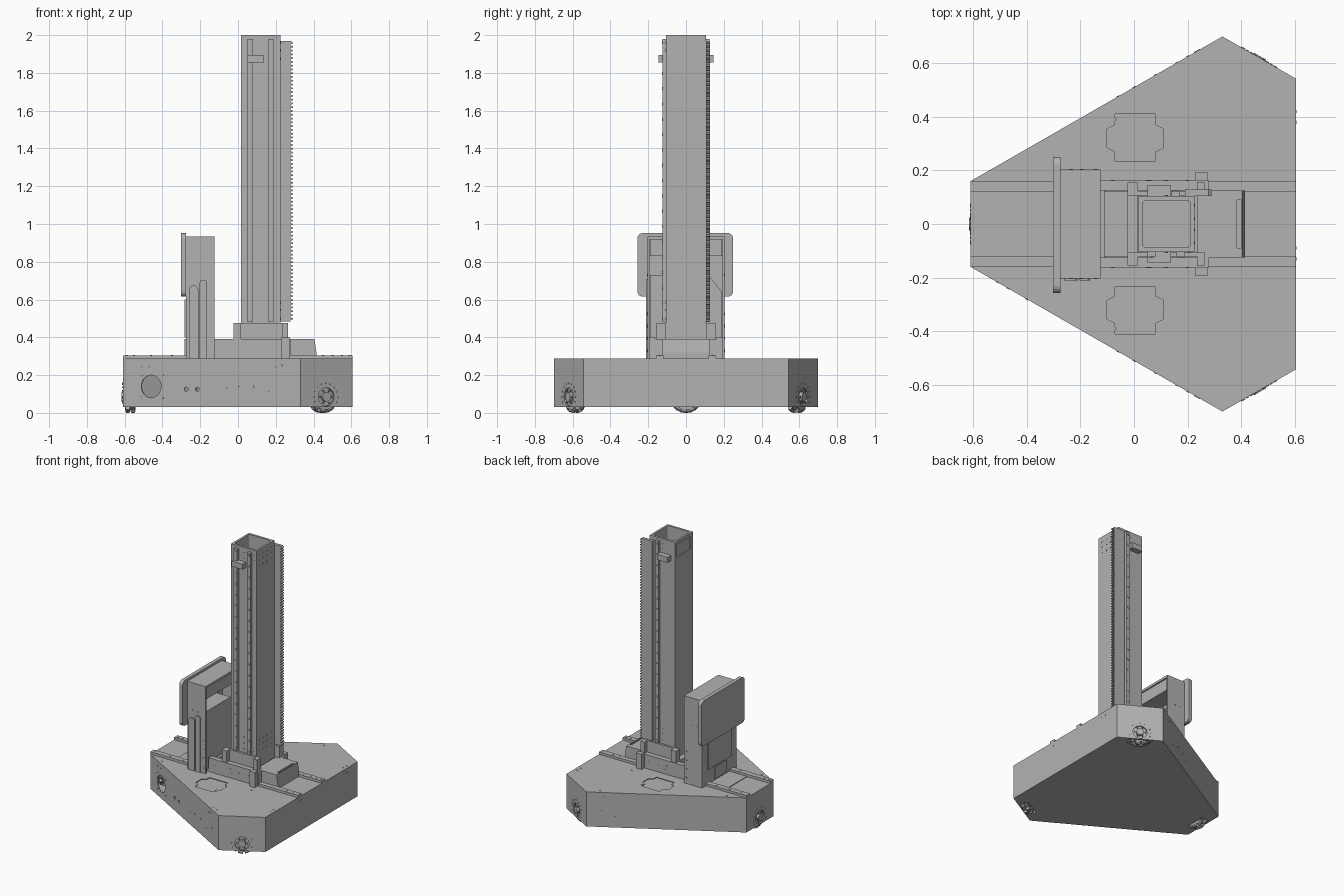
import bpy, bmesh, math
from mathutils import Vector, Matrix

if "Cube" in bpy.data.objects:
    bpy.data.objects.remove(bpy.data.objects["Cube"])

grey = bpy.data.materials.new("machine grey")
grey.use_nodes = True
grey.diffuse_color = (0.45, 0.45, 0.45, 1)
grey.node_tree.nodes["Principled BSDF"].inputs["Base Color"].default_value = (0.45, 0.45, 0.45, 1)


def finish(name, bm):
    bmesh.ops.recalc_face_normals(bm, faces=bm.faces)
    me = bpy.data.meshes.new(name)
    bm.to_mesh(me)
    bm.free()
    me.materials.append(grey)
    ob = bpy.data.objects.new(name, me)
    bpy.context.scene.collection.objects.link(ob)
    return ob


def add_box(bm, x0, x1, y0, y1, z0, z1):
    m = Matrix.Translation(((x0 + x1) / 2, (y0 + y1) / 2, (z0 + z1) / 2)) @ \
        Matrix.Diagonal((x1 - x0, y1 - y0, z1 - z0, 1))
    bmesh.ops.create_cube(bm, size=1, matrix=m)


def boxes(name, *dims):
    bm = bmesh.new()
    for d in dims:
        add_box(bm, *d)
    return finish(name, bm)


def mirrored(name, *dims):
    """Boxes plus their mirror images across y = 0."""
    both = list(dims) + [(a, b, -d, -c, e, f) for a, b, c, d, e, f in dims]
    return boxes(name, *both)


def prism(name, pts, lo, hi, axis="z"):
    """Extrude a 2D outline along an axis."""
    place = {"z": lambda a, b, h: (a, b, h), "y": lambda a, b, h: (a, h, b),
             "x": lambda a, b, h: (h, a, b)}[axis]
    bm = bmesh.new()
    f = bm.faces.new([bm.verts.new(place(a, b, lo)) for a, b in pts])
    ext = bmesh.ops.extrude_face_region(bm, geom=[f])
    vs = [v for v in ext["geom"] if isinstance(v, bmesh.types.BMVert)]
    bmesh.ops.translate(bm, verts=vs, vec=place(0, 0, hi - lo))
    return finish(name, bm)


def add_disc(bm, loc, axis, r, depth, n=12):
    m = Matrix.Translation(loc) @ Vector(axis).to_track_quat("Z", "Y").to_matrix().to_4x4()
    bmesh.ops.create_cone(bm, cap_ends=True, segments=n, radius1=r, radius2=r, depth=depth, matrix=m)


def discs(name, items, r, depth, n=12):
    bm = bmesh.new()
    for loc, axis in items:
        add_disc(bm, loc, axis, r, depth, n)
    return finish(name, bm)


def smooth(ob):
    bpy.ops.object.select_all(action="DESELECT")
    ob.select_set(True)
    bpy.context.view_layer.objects.active = ob
    bpy.ops.object.shade_smooth_by_angle(angle=math.radians(35))


def cut(ob, cutter):
    cutter.hide_render = True
    mod = ob.modifiers.new("cut", "BOOLEAN")
    mod.operation, mod.solver, mod.object = "DIFFERENCE", "EXACT", cutter
    bpy.context.view_layer.update()
    with bpy.context.temp_override(object=ob, active_object=ob):
        bpy.ops.object.modifier_apply(modifier="cut")
    bpy.data.objects.remove(cutter)


def rounded(x0, x1, z0, z1, r, n=6, bottom=True):
    pts = []
    corners = [(x1 - r, z1 - r, 0), (x0 + r, z1 - r, 90)]
    if bottom:
        corners += [(x0 + r, z0 + r, 180), (x1 - r, z0 + r, 270)]
    for cx, cz, a0 in corners:
        for i in range(n + 1):
            a = math.radians(a0 + 90 * i / n)
            pts.append((cx + r * math.cos(a), cz + r * math.sin(a)))
    return pts if bottom else pts + [(x0, z0), (x1, z0)]


# Hollow hexagonal base
hexagon = [(-0.61, -0.16), (0.33, -0.70), (0.605, -0.542), (0.605, 0.542), (0.33, 0.70), (-0.61, 0.16)]
body = prism("base_body", hexagon, 0.03, 0.28)
cut(body, prism("cutter", [(x * 0.985, y * 0.985) for x, y in hexagon], 0.036, 0.4))
slant = Vector((-0.498, -0.867, 0))


def on_slant(x, z):
    return Vector((x, -0.16 - (x + 0.61) * 0.5745, z))


cut(body, discs("cutter", [(on_slant(-0.46, 0.14), slant)], 0.06, 0.06, 32))
for x in (-0.275, -0.215):
    cut(body, discs("cutter", [(on_slant(x, 0.125), slant)], 0.012, 0.06, 6))

# Lid with a cross-shaped opening on each side
lid = prism("base_lid", hexagon, 0.28, 0.287)
cross = [(-0.07, 0.235), (0.08, 0.235), (0.08, 0.27), (0.11, 0.285), (0.11, 0.355), (0.08, 0.37),
         (0.08, 0.41), (-0.07, 0.41), (-0.07, 0.37), (-0.10, 0.355), (-0.10, 0.285), (-0.07, 0.27)]
for s in (1, -1):
    cut(lid, prism("cutter", [(x, y * s) for x, y in cross], 0.25, 0.32))

# Three roller wheels, one behind each short face of the base
s3 = math.sqrt(3) / 2
for label, mid, n in (("rear", (-0.61, 0), (-1, 0)), ("right", (0.4675, -0.621), (0.5, -s3)),
                      ("left", (0.4675, 0.621), (0.5, s3))):
    n, mid = Vector((*n, 0)), Vector((*mid, 0.085))
    t = Vector((-n.y, n.x, 0))
    slot = [mid - n * d + t * w for d, w in ((0.015, -0.075), (0.075, -0.075), (0.075, 0.075), (0.015, 0.075))]
    cut(body, prism("cutter", [(p.x, p.y) for p in slot], 0.01, 0.06))
    cut(body, discs("cutter", [(mid, n)], 0.048, 0.05, 32))
    bm = bmesh.new()
    c = mid - n * 0.04
    add_disc(bm, c, n, 0.068, 0.054, 32)
    add_disc(bm, mid - n * 0.004, n, 0.025, 0.02, 20)
    for row in (0, 1):
        for i in range(10):
            a = math.tau * (i + row / 2 + 0.25) / 10
            out = t * math.cos(a) + Vector((0, 0, 1)) * math.sin(a)
            add_disc(bm, c + n * (0.014 - 0.028 * row) + out * 0.072, n.cross(out), 0.013, 0.034, 10)
    smooth(finish(label + "_wheel", bm))
    ring = [(mid + (t * math.cos(a) + Vector((0, 0, 1)) * math.sin(a)) * r, n)
            for r, k in ((0.072, 16), (0.036, 6)) for a in [math.tau * i / k for i in range(k)]
            if 0.085 + r * math.sin(a) > 0.04]
    discs(label + "_wheel_bolts", ring, 0.005, 0.006, 8)

# Fasteners on the base
up, east = (0, 0, 1), (1, 0, 0)
lid_pts = [(0.23, 0.61), (0.265, 0.63), (0.58, 0.45), (0.58, 0.41), (-0.515, 0.185), (-0.48, 0.205),
           (-0.105, 0.24), (0.28, 0.24), (-0.07, 0.39), (0.09, 0.39)]
discs("lid_bolts", [((x, s * y, 0.287), up) for x, y in lid_pts for s in (1, -1)], 0.006, 0.004, 8)
side_pts = [(-0.51, 0.25), (-0.47, 0.25), (-0.51, 0.2), (-0.4, 0.2), (-0.51, 0.08), (-0.4, 0.08), (-0.06, 0.125),
            (0.0, 0.14), (0.08, 0.14), (0.16, 0.11), (0.24, 0.15), (0.2, 0.25), (0.23, 0.25)]
side_bolts = []
for x, z in side_pts:
    p = on_slant(x, z)
    side_bolts += [(p, slant)]
    if x > -0.3:
        side_bolts += [((p.x, -p.y, z), (slant.x, -slant.y, 0))]
side_bolts += [((0.605, y, 0.255), east) for y in (-0.13, -0.09, 0.38, 0.42)]
discs("base_side_bolts", side_bolts, 0.006, 0.004, 8)

# Mounting rails along the deck
mirrored("deck_rails", (-0.61, 0.605, 0.12, 0.16, 0.285, 0.305))
discs("deck_rail_bolts", [((x, s * 0.14, 0.305), up) for s in (1, -1)
                          for x in (-0.59, -0.55, -0.46, -0.35, 0.45, 0.5, 0.55, 0.59)], 0.006, 0.004, 8)
boxes("deck_strip", (-0.42, -0.27, -0.115, 0.115, 0.285, 0.292))

# Carriage frame that holds the mast
mirrored("carriage_side_beams", (-0.13, 0.28, 0.125, 0.162, 0.287, 0.39))
boxes("carriage_cross_beams", (-0.13, -0.11, -0.125, 0.125, 0.287, 0.36),
      (-0.025, 0.015, -0.125, 0.125, 0.287, 0.39), (0.235, 0.28, -0.125, 0.125, 0.287, 0.39))
mirrored("mast_side_plates", (-0.025, 0.265, 0.107, 0.122, 0.36, 0.475))
mirrored("carriage_corner_blocks", (0.23, 0.275, 0.162, 0.195, 0.287, 0.40),
         (-0.025, 0.015, 0.11, 0.155, 0.36, 0.475), (0.235, 0.265, 0.11, 0.155, 0.36, 0.475))
drive = prism("drive_box", [(0.28, 0.287), (0.415, 0.287), (0.415, 0.32), (0.405, 0.39), (0.28, 0.39)],
              -0.125, 0.125, "y")
cut(drive, boxes("cutter", (0.385, 0.40, -0.09, 0.09, 0.37, 0.42)))
discs("carriage_bolts", [((x, s * 0.162, z), (0, s, 0)) for s in (1, -1) for x, z in
                         ((-0.08, 0.34), (0.05, 0.35), (0.06, 0.32), (0.12, 0.34), (0.2, 0.34))], 0.006, 0.005, 8)

# Hollow square mast, with a window near the top of one side
mast = boxes("mast", (0.017, 0.225, -0.105, 0.105, 0.30, 2.0))
cut(mast, prism("cutter", rounded(0.032, 0.21, -0.088, 0.088, 0.012, 3), 0.42, 2.1))
cut(mast, boxes("cutter", (0.0, 0.025, -0.08, 0.08, 1.88, 1.975)))
mast_pts = [((0.225, y, z), east) for z in (0.50, 0.545, 0.585, 1.875, 1.92, 1.96)
            for y in (-0.07, -0.02, 0.02, 0.07)]
mast_pts += [((x, s * 0.105, z), (0, s, 0)) for s in (1, -1) for x in (0.12, 0.205)
             for z in (0.50, 0.545, 0.585, 1.92, 1.96)]
discs("mast_bolts", mast_pts, 0.006, 0.005, 8)

# Linear guides with their bolts
guides = ((0.065, -1), (0.174, -1), (0.155, 1))
boxes("linear_guides", *[(x - 0.015, x + 0.015, min(s * 0.104, s * 0.124), max(s * 0.104, s * 0.124), 0.48, 1.98)
                         for x, s in guides])
discs("linear_guide_bolts", [((x, s * 0.124, 0.50 + 0.0811 * i), (0, s, 0)) for x, s in guides
                             for i in range(19)], 0.008, 0.006, 8)
mirrored("end_stops", (0.05, 0.138, 0.104, 0.146, 1.855, 1.895))

# Toothed rack on the back edge of the mast
teeth = [(0.19, 1.97), (0.19, 0.485)]
for i in range(74):
    z = 0.485 + i * 0.02
    teeth += [(0.278, z), (0.278, z + 0.007), (0.29, z + 0.010), (0.29, z + 0.016)]
teeth += [(0.278, 1.97)]
prism("gear_rack", teeth, 0.105, 0.128, "y")

# Console housing, open toward the mast
boxes("console_housing", (-0.275, -0.262, -0.203, 0.203, 0.287, 0.93),
      (-0.275, -0.125, -0.203, -0.192, 0.287, 0.93), (-0.275, -0.125, 0.192, 0.203, 0.287, 0.93),
      (-0.275, -0.125, -0.203, 0.203, 0.918, 0.935))
inner = [(-0.19, 0.287), (0.19, 0.287), (0.19, 0.64), (0.12, 0.73), (-0.19, 0.73)]
prism("console_inner_box", inner, -0.262, -0.145, "x")
boxes("console_top_box", (-0.262, -0.135, -0.19, 0.19, 0.83, 0.918))
prism("console_column_wide", rounded(-0.26, -0.21, 0.287, 0.675, 0.025, bottom=False), -0.211, -0.2, "y")
prism("console_column_narrow", rounded(-0.203, -0.165, 0.287, 0.705, 0.019, bottom=False), -0.211, -0.2, "y")
discs("console_bolts", [((x, s * 0.203, z), (0, s, 0)) for s in (1, -1) for x, z in
                        [(-0.235, 0.73), (-0.195, 0.73)] + [(-0.143, 0.33 + 0.065 * i) for i in range(4)]],
      0.007, 0.006, 8)
boxes("console_rear_panel", (-0.282, -0.274, -0.14, 0.14, 0.40, 0.60), (-0.282, -0.274, -0.08, 0.06, 0.30, 0.39))

# Touch screen
prism("screen", rounded(-0.258, 0.25, 0.615, 0.952, 0.03), -0.303, -0.275, "x")
